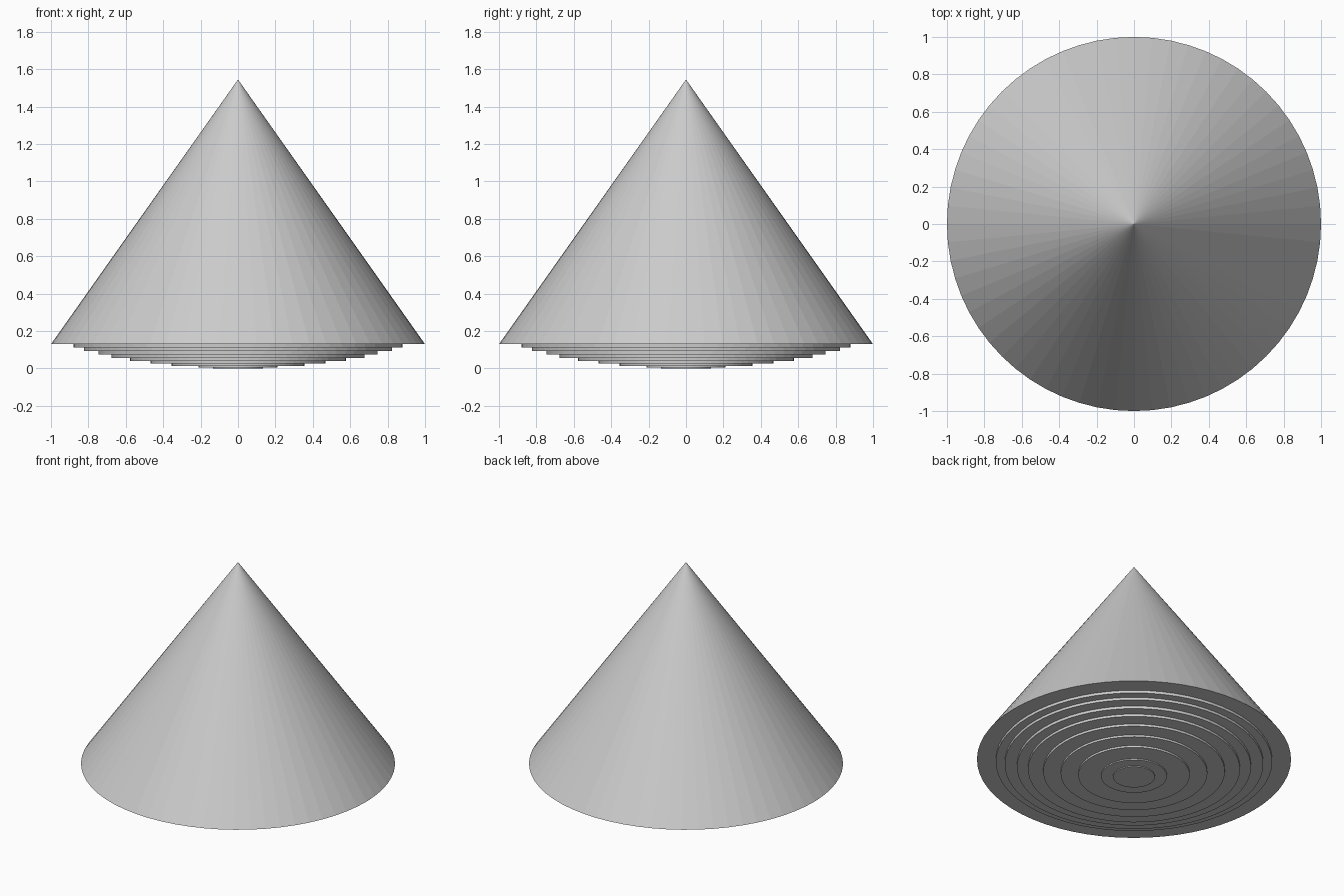
import bpy, bmesh, math

if "Cube" in bpy.data.objects:
    bpy.data.objects.remove(bpy.data.objects["Cube"])

SIDES = 64


def lathe(name, profile):
    """Revolve (radius, z) points about z with flat facets."""
    bm = bmesh.new()
    rings = []
    for r, z in profile:
        if r == 0:
            rings.append([bm.verts.new((0, 0, z))] * SIDES)
        else:
            rings.append([bm.verts.new((r * math.cos(2 * math.pi * i / SIDES),
                                        r * math.sin(2 * math.pi * i / SIDES), z))
                          for i in range(SIDES)])
    for a, b in zip(rings, rings[1:]):
        for i in range(SIDES):
            j = (i + 1) % SIDES
            bm.faces.new(list(dict.fromkeys((a[i], a[j], b[j], b[i]))))
    # close a flat bottom
    if profile[0][0] > 0:
        bm.faces.new(rings[0][::-1])
    bmesh.ops.recalc_face_normals(bm, faces=bm.faces)
    mesh = bpy.data.meshes.new(name)
    bm.to_mesh(mesh)
    bm.free()
    obj = bpy.data.objects.new(name, mesh)
    bpy.context.collection.objects.link(obj)
    return obj


# stepped underside: (radius, bottom height) of each disc, smallest first
BASE_Z = 0.13
STEPS = [(0.133, 0.0), (0.21, 0.006), (0.355, 0.014), (0.467, 0.027), (0.578, 0.041),
         (0.675, 0.057), (0.745, 0.074), (0.823, 0.093), (0.88, 0.111)]

# main cone and stepped underside share one closed outline
outline = []
tops = [z for _, z in STEPS[1:]] + [BASE_Z]
for (r, z), top in zip(STEPS, tops):
    outline += [(r, z), (r, top)]
outline += [(1.0, BASE_Z), (0, 1.545)]
lathe("stepped_cone", outline)
